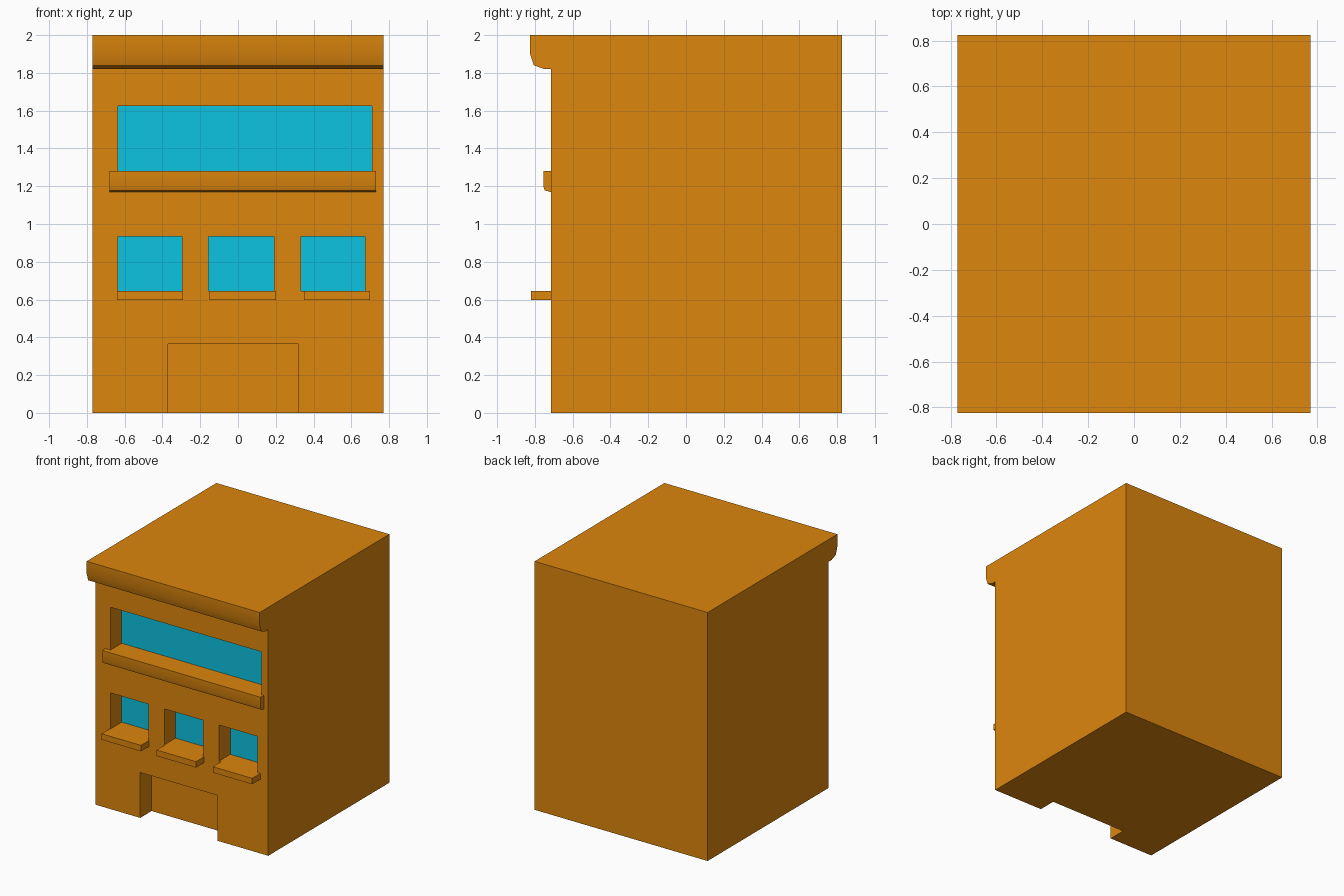
import bpy, bmesh, math

if "Cube" in bpy.data.objects:
    bpy.data.objects.remove(bpy.data.objects["Cube"])

FRONT, BACK, HALF_W, TOP = -0.715, 0.825, 0.77, 2.0
RECESS = -0.57


def material(name, color):
    m = bpy.data.materials.new(name)
    m.diffuse_color = color
    m.use_nodes = True
    m.node_tree.nodes["Principled BSDF"].inputs["Base Color"].default_value = m.diffuse_color
    return m


WALL = material("orange_wall", (0.72, 0.24, 0.004, 1))
GLASS = material("blue_glass", (0.004, 0.55, 0.75, 1))


def finish(name, bm, mat):
    me = bpy.data.meshes.new(name)
    bm.to_mesh(me)
    bm.free()
    ob = bpy.data.objects.new(name, me)
    bpy.context.collection.objects.link(ob)
    me.materials.append(mat)
    return ob


def add_box(bm, x0, x1, y0, y1, z0, z1):
    vs = bmesh.ops.create_cube(bm, size=1)["verts"]
    for v in vs:
        v.co = (x1 if v.co.x > 0 else x0, y1 if v.co.y > 0 else y0, z1 if v.co.z > 0 else z0)


def ledge(name, x0, x1, profile):
    """Extrude a (y, z) profile along x; the side against the wall stays open."""
    bm = bmesh.new()
    a = [bm.verts.new((x0, y, z)) for y, z in profile]
    b = [bm.verts.new((x1, y, z)) for y, z in profile]
    for i in range(len(profile) - 1):
        bm.faces.new((a[i], a[i + 1], b[i + 1], b[i]))
    bm.faces.new(a[::-1])
    bm.faces.new(b)
    ob = finish(name, bm, WALL)
    bpy.ops.object.select_all(action='DESELECT')
    ob.select_set(True)
    bpy.context.view_layer.objects.active = ob
    bpy.ops.object.shade_smooth_by_angle(angle=math.radians(30))
    return ob


# openings as (x0, x1, z0, z1)
windows = [(-0.635, 0.71, 1.28, 1.625), (-0.635, -0.297, 0.645, 0.935),
           (-0.155, 0.19, 0.645, 0.935), (0.333, 0.673, 0.645, 0.935)]
door = (-0.37, 0.32, -0.1, 0.365)

# main block with recessed windows and doorway
bm = bmesh.new()
add_box(bm, -HALF_W, HALF_W, FRONT, BACK, 0, TOP)
building = finish("building", bm, WALL)

bm = bmesh.new()
for x0, x1, z0, z1 in windows + [door]:
    add_box(bm, x0, x1, FRONT - 0.3, RECESS, z0, z1)
cutter = finish("opening_cutter", bm, WALL)
cutter.hide_render = True
mod = building.modifiers.new("openings", 'BOOLEAN')
mod.operation, mod.solver, mod.object = 'DIFFERENCE', 'EXACT', cutter
bpy.context.view_layer.objects.active = building
building.select_set(True)
bpy.ops.object.modifier_apply(modifier=mod.name)
bpy.data.objects.remove(cutter)

# glass panes just in front of the recess backs
for i, (x0, x1, z0, z1) in enumerate(windows):
    bm = bmesh.new()
    y = RECESS - 0.002
    bm.faces.new([bm.verts.new(c) for c in ((x0, y, z0), (x1, y, z0), (x1, y, z1), (x0, y, z1))])
    finish(f"window_pane_{i + 1}", bm, GLASS)

# rounded roof cornice and long sill
ledge("cornice", -HALF_W, HALF_W, [(FRONT, TOP), (-0.825, TOP), (-0.825, 1.9), (-0.805, 1.84),
                                   (-0.75, 1.82), (FRONT, 1.82)])
ledge("long_sill", -0.68, 0.73, [(FRONT, 1.28), (-0.755, 1.28), (-0.755, 1.2), (-0.748, 1.178),
                                 (-0.72, 1.17), (FRONT, 1.17)])

# small window sills
for i, x in enumerate((-0.64, -0.15, 0.35)):
    ledge(f"small_sill_{i + 1}", x, x + 0.35,
          [(FRONT, 0.645), (-0.82, 0.645), (-0.82, 0.597), (FRONT, 0.597)])
